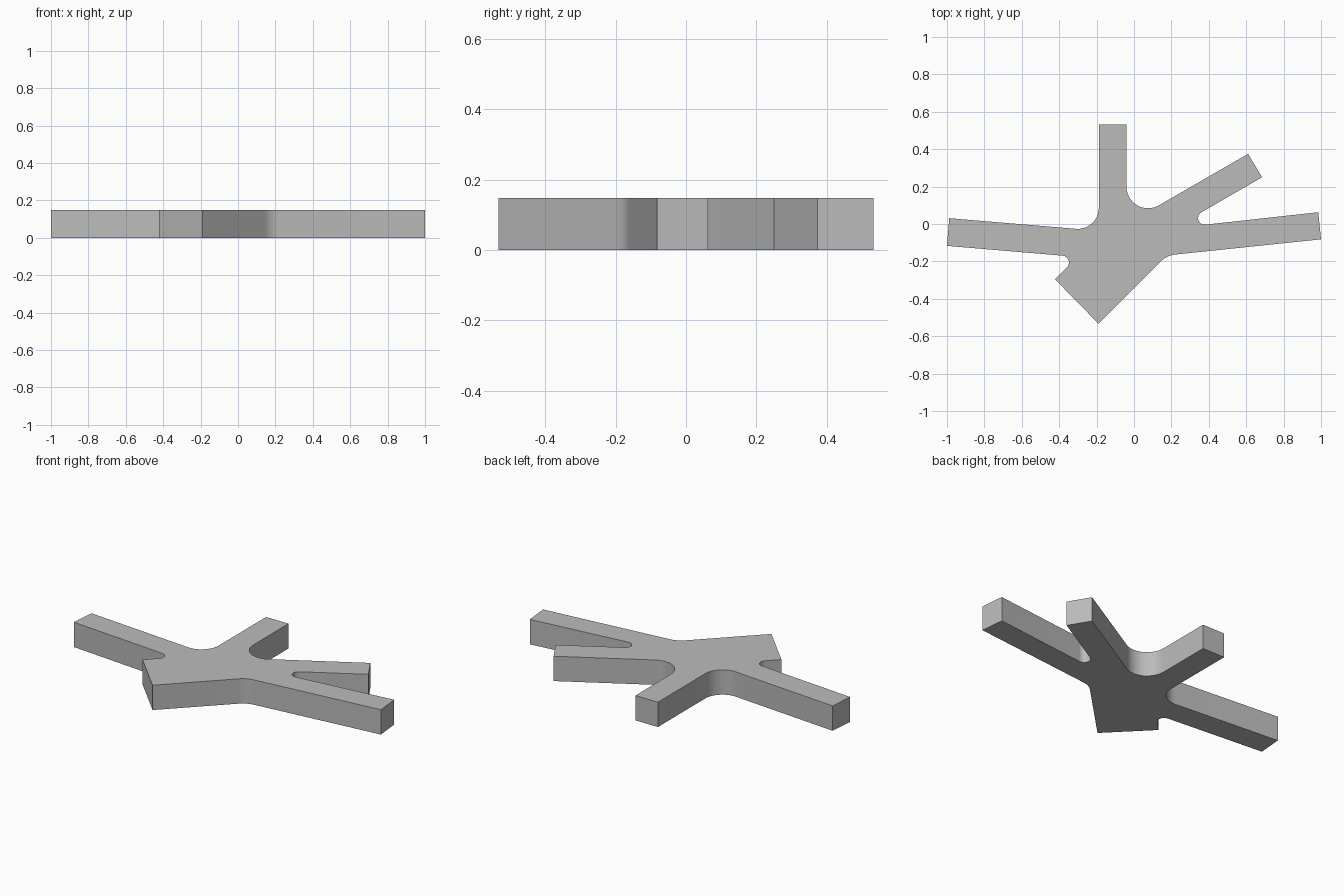
import bpy
import bmesh
import math
from mathutils import Vector

HEIGHT = 0.148
ARC_STEPS = 14

cube = bpy.data.objects.get("Cube")
if cube:
    bpy.data.objects.remove(cube, do_unlink=True)

# Outline corners, counter-clockwise: x, y, fillet radius
corners = [
    (-0.19, -0.533, 0),        # foot tip
    (0.175, -0.168, 0.13),     # foot to right arm
    (1.0, -0.082, 0),          # right arm end
    (0.985, 0.063, 0),
    (0.214, -0.022, 0.0355),   # notch between right arms
    (0.685, 0.25, 0),          # slanted arm end
    (0.61, 0.375, 0),
    (-0.04, 0.0, 0.115),       # slanted arm to rear arm
    (-0.04, 0.533, 0),         # rear arm end
    (-0.188, 0.533, 0),
    (-0.188, -0.036, 0.113),   # rear arm to left arm
    (-0.988, 0.031, 0),        # left arm end
    (-1.0, -0.117, 0),
    (-0.303, -0.176, 0.037),   # notch between left arm and foot
    (-0.422, -0.296, 0),       # foot corner
]


def fillet(before, corner, after, radius):
    """Return the points of a rounded corner, or the corner itself."""
    if not radius:
        return [corner]
    u = (before - corner).normalized()
    v = (after - corner).normalized()
    half = u.angle(v) / 2
    centre = corner + (u + v).normalized() * radius / math.sin(half)
    tangent = radius / math.tan(half)
    start = (corner + u * tangent - centre).normalized()
    end = (corner + v * tangent - centre).normalized()
    return [centre + start.slerp(end, i / ARC_STEPS) * radius
            for i in range(ARC_STEPS + 1)]


points = [Vector((x, y, 0)) for x, y, r in corners]
outline = []
for i, (x, y, radius) in enumerate(corners):
    outline += fillet(points[i - 1], points[i],
                      points[(i + 1) % len(points)], radius)

# Extrude the outline into a flat slab
bm = bmesh.new()
base = bm.faces.new([bm.verts.new(p) for p in outline])
extruded = bmesh.ops.extrude_face_region(bm, geom=[base], use_keep_orig=True)
top_verts = [g for g in extruded["geom"] if isinstance(g, bmesh.types.BMVert)]
bmesh.ops.translate(bm, verts=top_verts, vec=(0, 0, HEIGHT))
bmesh.ops.recalc_face_normals(bm, faces=bm.faces[:])
mesh = bpy.data.meshes.new("branching_slab")
bm.to_mesh(mesh)
bm.free()

# Plain grey material
grey = bpy.data.materials.new("plain grey")
grey.use_nodes = True
colour = (0.5, 0.5, 0.5, 1)
grey.diffuse_color = colour
grey.node_tree.nodes["Principled BSDF"].inputs["Base Color"].default_value = colour
mesh.materials.append(grey)

slab = bpy.data.objects.new("branching_slab", mesh)
bpy.context.collection.objects.link(slab)
bpy.ops.object.select_all(action="DESELECT")
slab.select_set(True)
bpy.context.view_layer.objects.active = slab
bpy.ops.object.shade_smooth_by_angle(angle=math.radians(30))
